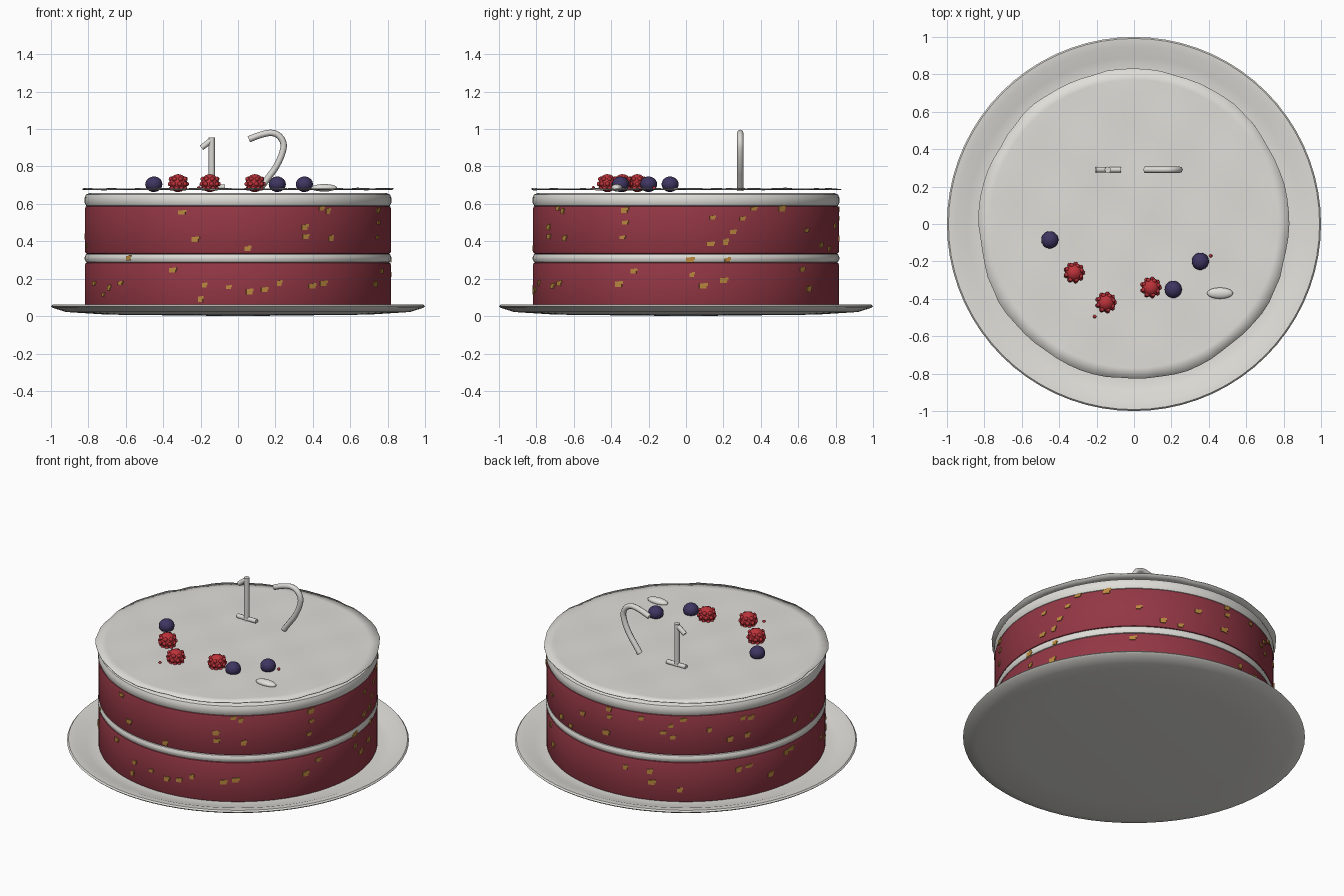
import bpy, bmesh, math, random
from mathutils import Vector, Matrix

if "Cube" in bpy.data.objects:
    bpy.data.objects.remove(bpy.data.objects["Cube"])
random.seed(5)

def mat(name, c):
    m = bpy.data.materials.new(name)
    m.diffuse_color = (*c, 1)
    m.use_nodes = True
    m.node_tree.nodes["Principled BSDF"].inputs["Base Color"].default_value = m.diffuse_color
    return m

CREAM = mat("cream white", (0.74, 0.73, 0.69))
CANDLE = mat("candle white", (0.70, 0.69, 0.66))
SPONGE = mat("red sponge", (0.29, 0.038, 0.058))
GOLD = mat("gold fleck", (0.50, 0.25, 0.05))
RASP = mat("raspberry red", (0.50, 0.032, 0.042))
BLUE = mat("blueberry", (0.05, 0.036, 0.12))

def finish(bm, name, m, smooth=40):
    bmesh.ops.recalc_face_normals(bm, faces=bm.faces)
    me = bpy.data.meshes.new(name)
    bm.to_mesh(me)
    bm.free()
    me.materials.append(m)
    ob = bpy.data.objects.new(name, me)
    bpy.context.collection.objects.link(ob)
    bpy.ops.object.select_all(action='DESELECT')
    ob.select_set(True)
    bpy.context.view_layer.objects.active = ob
    if smooth:
        bpy.ops.object.shade_smooth_by_angle(angle=math.radians(smooth))
    return ob

def lathe(name, prof, m, n=72):
    bm = bmesh.new()
    vs = [bm.verts.new((r, 0, z)) for r, z in prof]
    es = [bm.edges.new(p) for p in zip(vs, vs[1:])]
    bmesh.ops.spin(bm, geom=vs + es, axis=(0, 0, 1), cent=(0, 0, 0),
                   angle=math.tau, steps=n, use_duplicate=False)
    bmesh.ops.remove_doubles(bm, verts=bm.verts, dist=1e-4)
    return finish(bm, name, m)

def layer(name, r, z0, z1, b, m):
    lathe(name, [(0, z0), (r - b, z0), (r - b * .3, z0 + b * .3), (r, z0 + b),
                 (r, z1 - b), (r - b * .3, z1 - b * .3), (r - b, z1), (0, z1)], m)

# Plate
lathe("plate", [(0, 0), (.70, .008), (.92, .022), (.99, .044), (1, .053), (.992, .062),
                (.95, .059), (.89, .038), (.83, .03), (0, .03)], CREAM)

# Sponge layers and cream fillings
layer("lower_sponge", .817, .03, .288, .012, SPONGE)
layer("middle_cream", .82, .283, .337, .022, CREAM)
layer("upper_sponge", .817, .332, .59, .012, SPONGE)
layer("upper_cream", .82, .583, .657, .024, CREAM)

# Thin wavy icing sheet on top
bm = bmesh.new()
N, R = 72, 14
centre = bm.verts.new((0, 0, .679))
prev = None
for k in range(1, R + 1):
    ring = []
    for i in range(N):
        a = math.tau * i / N
        r = .83 * k / R
        if k == R:
            r += .004 * math.sin(9 * a) + random.uniform(-.003, .003)
        x, y = r * math.cos(a), r * math.sin(a)
        z = .679 + .003 * math.sin(13 * x + 4 * y) * math.sin(11 * y - 3 * x)
        z += random.uniform(-.004, .004) * (k == R)
        ring.append(bm.verts.new((x, y, z)))
    for i in range(N):
        j = (i + 1) % N
        if prev:
            bm.faces.new((prev[i], ring[i], ring[j], prev[j]))
        else:
            bm.faces.new((centre, ring[i], ring[j]))
    prev = ring
sheet = finish(bm, "icing_sheet", CREAM)
sol = sheet.modifiers.new("thickness", 'SOLIDIFY')
sol.thickness = .004
sol.offset = 0

# Gold flecks: thin plates following the side wall
front = [(-.30, .555), (-.23, .41), (.05, .36), (.445, .575), (.48, .56), (.355, .475),
         (.36, .425), (.495, .415), (-.585, .31), (-.35, .245), (-.63, .175), (-.69, .15),
         (-.05, .155), (-.2, .09), (-.18, .165), (.06, .13), (.14, .14), (.22, .175),
         (.395, .16), (.455, .175)]
right = [(-.33, .565), (.36, .575), (.51, .575), (.14, .525), (.3, .52), (-.325, .5),
         (-.34, .42), (.25, .45), (.13, .385), (.21, .395), (.02, .30), (.22, .30),
         (-.28, .24), (.03, .22), (.2, .19), (.09, .16), (-.36, .17)]
spots = [(math.asin(x / .817) - math.pi / 2, z) for x, z in front]
spots += [(math.asin(y / .817), z) for y, z in right]
spots += [(random.uniform(.75, math.pi + .5), random.choice((random.uniform(.09, .27),
          random.uniform(.36, .57)))) for _ in range(32)]
bm = bmesh.new()
for a, z in spots:
    w, h = random.uniform(.024, .042), random.uniform(.018, .03)
    for dx, dz, s in ((0, 0, 1), (w * .4, h * .35, .6)):
        b = a + dx / .82
        bmesh.ops.create_cube(bm, size=1, matrix=Matrix.Translation(
            (.8185 * math.cos(b), .8185 * math.sin(b), z + dz))
            @ Matrix.Rotation(b, 4, 'Z') @ Matrix.Diagonal((.006, w * s, h * s, 1)))
finish(bm, "gold_flecks", GOLD, 0)

# Candles: bent tubes standing on the icing
def tube(name, pts, r=.017, spline='POLY'):
    cu = bpy.data.curves.new(name, 'CURVE')
    cu.dimensions = '3D'
    cu.bevel_depth = r
    cu.bevel_resolution = 2
    cu.use_fill_caps = True
    s = cu.splines.new(spline)
    s.points.add(len(pts) - 1)
    for p, (x, z) in zip(s.points, pts):
        p.co = (x, .29, z, 1)
    if spline == 'NURBS':
        s.order_u = 3
        s.use_endpoint_u = True
        s.resolution_u = 6
    s.use_smooth = True
    cu.materials.append(CANDLE)
    bpy.context.collection.objects.link(bpy.data.objects.new(name, cu))

tube("left_candle_stem", [(-.14, .67), (-.14, .955)])
tube("left_candle_flag", [(-.195, .9), (-.14, .943)], .015)
tube("left_candle_foot", [(-.205, .69), (-.07, .69)], .015)
tube("right_candle", [(.058, .945), (.12, .972), (.2, .985), (.25, .93), (.235, .86),
                      (.2, .79), (.165, .745), (.125, .69)], .017, 'NURBS')

# Berries
def ball(bm, p, r, sub=2, scale=(1, 1, 1)):
    bmesh.ops.create_icosphere(bm, subdivisions=sub, radius=r,
                               matrix=Matrix.Translation(p) @ Matrix.Diagonal((*scale, 1)))

for i, (x, y) in enumerate([(-.32, -.26), (-.15, -.42), (.09, -.34)]):
    bm = bmesh.new()
    c = Vector((x, y, .711))
    ball(bm, c, .048, 3)
    for n, lat, off in ((9, -.1, 0), (8, .5, .3), (9, -.65, .3)):
        for k in range(n):
            a = math.tau * k / n + off
            d = Vector((math.cos(a) * math.cos(lat), math.sin(a) * math.cos(lat), math.sin(lat)))
            ball(bm, c + d * .046, .0125)
    finish(bm, f"raspberry_{i + 1}", RASP, 60)

for i, (x, y) in enumerate([(-.45, -.085), (.355, -.2), (.21, -.35)]):
    bm = bmesh.new()
    ball(bm, (x, y, .705), .046, 3, (1, 1, .9))
    finish(bm, f"blueberry_{i + 1}", BLUE, 60)

# Loose crumbs and a white petal
bm = bmesh.new()
for x, y in [(-.21, -.495), (.41, -.17)]:
    ball(bm, (x, y, .686), .009)
finish(bm, "berry_crumbs", RASP, 60)
bm = bmesh.new()
ball(bm, (.46, -.37, .686), 1, 3, (.07, .03, .02))
finish(bm, "petal", CREAM, 60)
